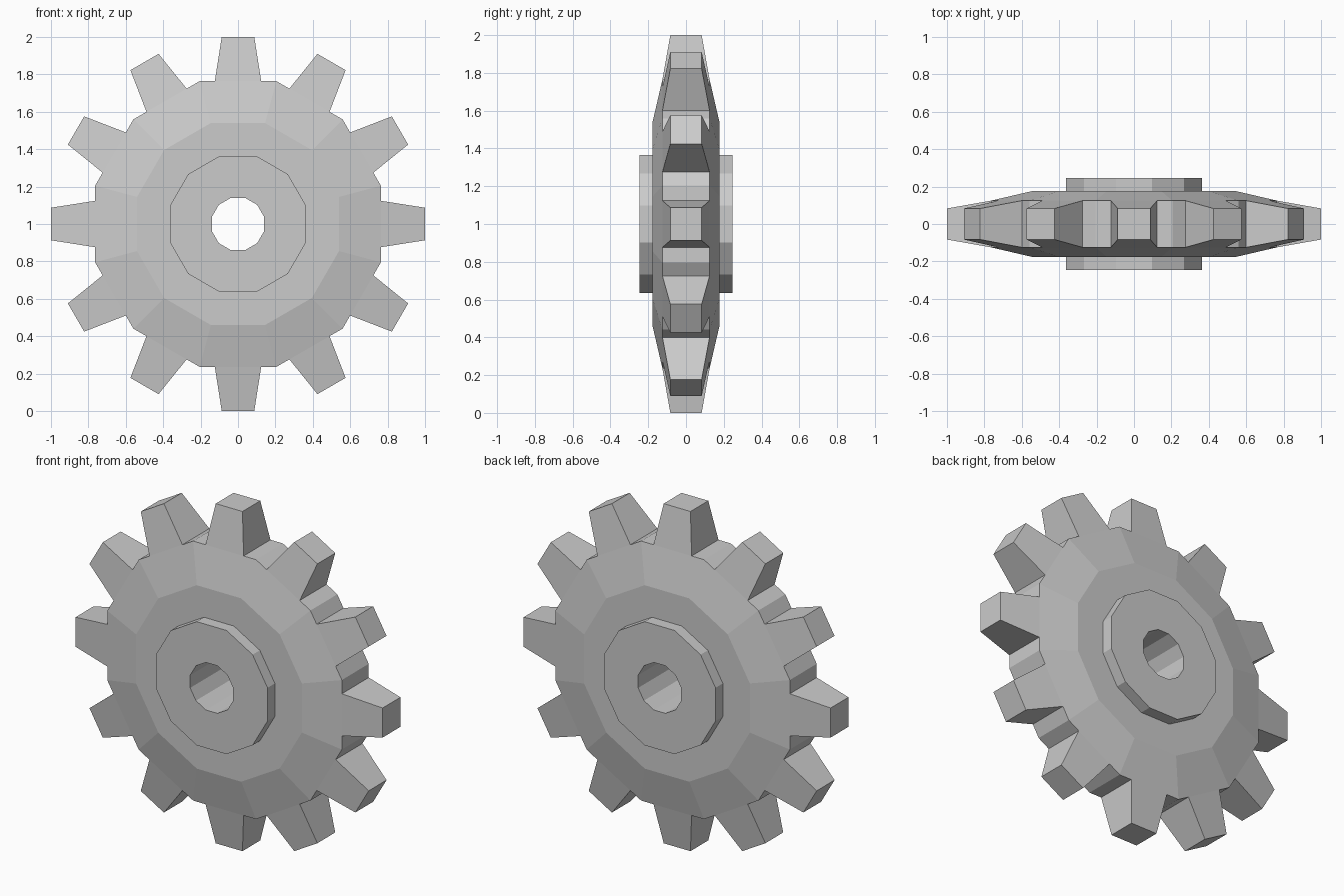
import bpy, bmesh, math

if "Cube" in bpy.data.objects:
    bpy.data.objects.remove(bpy.data.objects["Cube"])

SIDES = 12
HALF = math.tan(math.pi / SIDES)      # half side length of a 12-gon per unit apothem
RIM, RIM_Y = 0.764, 0.125             # rim apothem and half thickness
BASE_T, TIP_T, TIP_Y = 0.124, 0.087, 0.083

# Side profile from bore to rim: (apothem, half thickness)
PROFILE = [(0.14, 0.245), (0.364, 0.245), (0.364, 0.177), (0.54, 0.177), (RIM, RIM_Y)]

bm = bmesh.new()


def face(angle, points):
    """Add a face from (radial, tangential, y) points in one sector."""
    c, s = math.cos(angle), math.sin(angle)
    bm.faces.new([bm.verts.new((r * s + t * c, y, 1 + r * c - t * s))
                  for r, t, y in points])


for k in range(SIDES):
    a = 2 * math.pi * k / SIDES

    # Hub, web and bevelled flank on both sides
    for side in (-1, 1):
        for (r0, y0), (r1, y1) in zip(PROFILE, PROFILE[1:]):
            outer = [(r1, r1 * HALF, side * y1), (r1, -r1 * HALF, side * y1)]
            if r1 == RIM:
                outer[1:1] = [(r1, BASE_T, side * y1), (r1, -BASE_T, side * y1)]
            face(a, [(r0, -r0 * HALF, side * y0), (r0, r0 * HALF, side * y0)] + outer)

    # Bore wall
    r, y = PROFILE[0]
    face(a, [(r, -r * HALF, -y), (r, r * HALF, -y), (r, r * HALF, y), (r, -r * HALF, y)])

    # Rim strips either side of the tooth
    for side in (-1, 1):
        t0, t1 = side * BASE_T, side * RIM * HALF
        face(a, [(RIM, t0, -RIM_Y), (RIM, t1, -RIM_Y), (RIM, t1, RIM_Y), (RIM, t0, RIM_Y)])

    # Tapered tooth
    corners = [(-1, -1), (1, -1), (1, 1), (-1, 1)]
    base = [(RIM, i * BASE_T, j * RIM_Y) for i, j in corners]
    tip = [(1.0, i * TIP_T, j * TIP_Y) for i, j in corners]
    for i in range(4):
        j = (i + 1) % 4
        face(a, [base[i], base[j], tip[j], tip[i]])
    face(a, tip)

# Weld the sectors into one closed solid
bmesh.ops.remove_doubles(bm, verts=bm.verts, dist=0.0005)
bmesh.ops.recalc_face_normals(bm, faces=bm.faces)
mesh = bpy.data.meshes.new("gear_wheel")
bm.to_mesh(mesh)
bm.free()
bpy.context.collection.objects.link(bpy.data.objects.new("gear_wheel", mesh))
